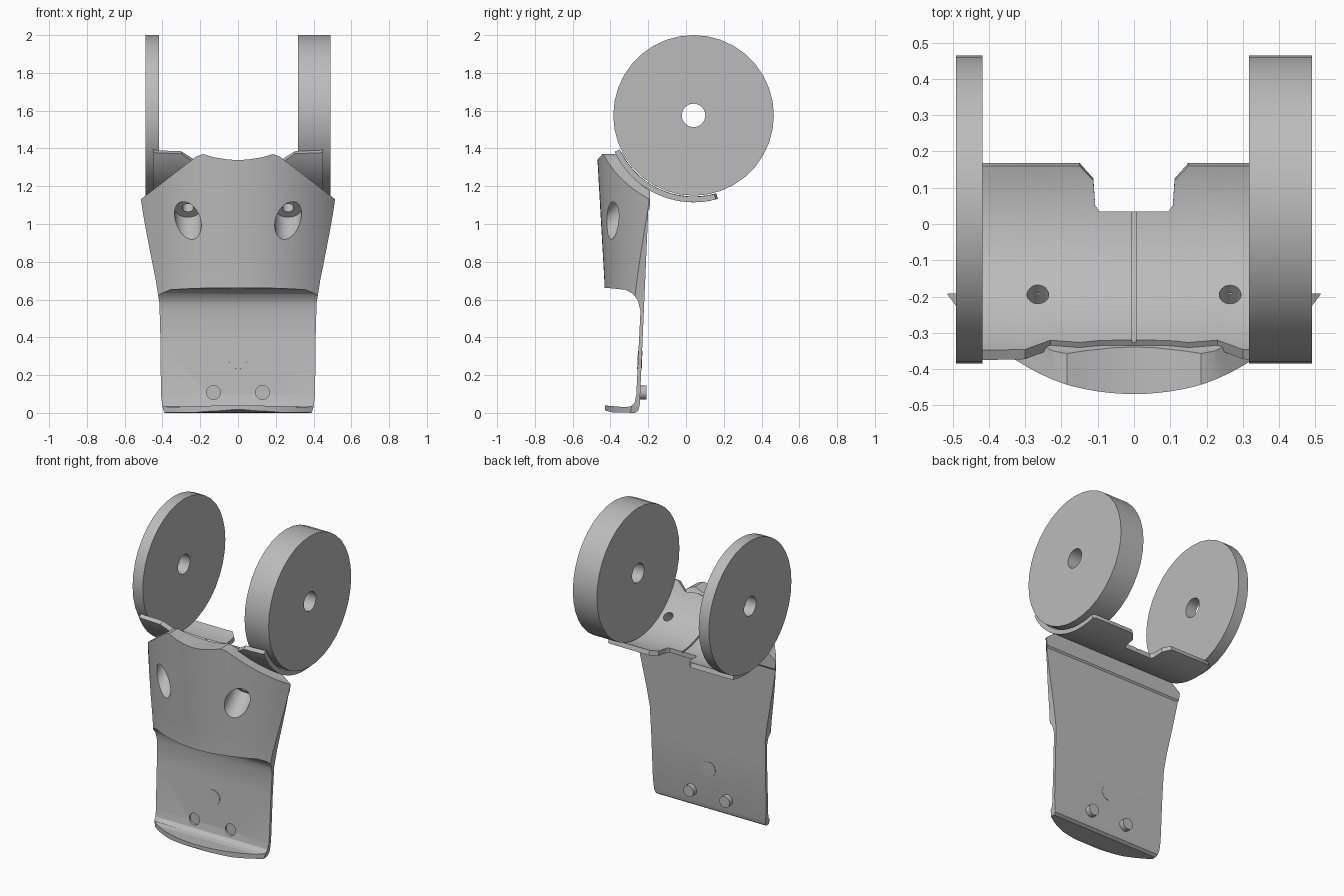
import bpy, bmesh, math
from mathutils import Vector

if "Cube" in bpy.data.objects:
    bpy.data.objects.remove(bpy.data.objects["Cube"], do_unlink=True)

grey = bpy.data.materials.new("plain_grey")
grey.use_nodes = True
grey.diffuse_color = (0.5, 0.5, 0.5, 1)
grey.node_tree.nodes["Principled BSDF"].inputs["Base Color"].default_value = (0.5, 0.5, 0.5, 1)

AXLE = Vector((0, 0.04, 1.575))   # shared centre of discs and cradle


def finish(name, bm):
    bmesh.ops.recalc_face_normals(bm, faces=bm.faces)
    mesh = bpy.data.meshes.new(name)
    bm.to_mesh(mesh)
    bm.free()
    mesh.materials.append(grey)
    ob = bpy.data.objects.new(name, mesh)
    bpy.context.collection.objects.link(ob)
    return ob


def activate(ob):
    bpy.ops.object.select_all(action='DESELECT')
    ob.select_set(True)
    bpy.context.view_layer.objects.active = ob


def smooth(ob):
    activate(ob)
    bpy.ops.object.shade_smooth_by_angle(angle=math.radians(30))


def loft(name, rings):
    """Closed solid through a list of equally long point rings."""
    bm = bmesh.new()
    rows = [[bm.verts.new(p) for p in ring] for ring in rings]
    n = len(rows[0])
    for a, b in zip(rows, rows[1:]):
        for i in range(n):
            j = (i + 1) % n
            bm.faces.new((a[i], a[j], b[j], b[i]))
    bm.faces.new(rows[0])
    bm.faces.new(rows[-1])
    return finish(name, bm)


def rod(name, start, end, radius, sides=32):
    start, end = Vector(start), Vector(end)
    turn = (end - start).to_track_quat('Z', 'Y')
    rings = [[p + turn @ Vector((radius * math.cos(math.tau * i / sides),
                                 radius * math.sin(math.tau * i / sides), 0))
              for i in range(sides)] for p in (start, end)]
    return loft(name, rings)


def cut(ob, cutter, operation='DIFFERENCE', keep=False):
    mod = ob.modifiers.new("cut", 'BOOLEAN')
    mod.operation = operation
    mod.solver = 'EXACT'
    mod.object = cutter
    activate(ob)
    bpy.ops.object.modifier_apply(modifier=mod.name)
    if not keep:
        bpy.data.objects.remove(cutter, do_unlink=True)


# Body: plan section with a bowed front, lofted upward
def section(z, half_width):
    bow = 0.635
    front = -0.43 - 0.057 * max(0, z - 0.66)
    ring = []
    for i in range(33):
        x = half_width * (i / 16 - 1)
        ring.append((x, front + bow - math.sqrt(bow * bow - x * x), z))
    return ring + [(half_width, -0.1, z), (-half_width, -0.1, z)]


levels = [(-0.05, 0.385), (0.0, 0.39), (0.03, 0.4), (0.1, 0.408), (0.4, 0.411), (0.58, 0.416),
          (0.7, 0.435), (0.82, 0.459), (0.95, 0.484), (1.05, 0.502), (1.13, 0.514), (1.45, 0.53)]
body = loft("shield_and_plate", [section(z, w) for z, w in levels])

# Side profile leaves the thin plate, the curled foot and the thick shield
side = [(-0.44, 0.03), (-0.425, 0.012), (-0.39, 0.003), (-0.27, 0.0), (-0.252, 0.012),
        (-0.245, 0.04), (-0.2, 1.07), (-0.192, 1.08), (-0.188, 1.5), (-0.6, 1.5),
        (-0.6, 0.66), (-0.4, 0.66), (-0.32, 0.652), (-0.28, 0.63), (-0.255, 0.595),
        (-0.241, 0.54), (-0.263, 0.1), (-0.272, 0.055), (-0.292, 0.035), (-0.32, 0.03),
        (-0.44, 0.04)]
cut(body, loft("side_cutter", [[(x, y, z) for y, z in side] for x in (-0.7, 0.7)]), 'INTERSECT')

# Front outline gives the dipped and sloping top edge
half = [(0.06, 1.342), (0.13, 1.354), (0.185, 1.37), (0.22, 1.358), (0.6, 1.065), (0.6, -0.1)]
outline = [(0, 1.338)] + half + [(-x, z) for x, z in reversed(half)]
cut(body, loft("front_cutter", [[(x, y, z) for x, z in outline] for y in (-0.7, 0)]), 'INTERSECT')
cut(body, rod("saddle_cutter", AXLE - Vector((0.7, 0, 0)), AXLE + Vector((0.7, 0, 0)), 0.447, 96))

# Cradle: curved sheet under the discs; (x, back y, front z) per column
half = [(0.05, 0.035, 1.34), (0.095, 0.035, 1.342), (0.107, 0.05, 1.343), (0.112, 0.12, 1.344),
        (0.15, 0.16, 1.35), (0.23, 0.16, 1.34), (0.3, 0.16, 1.385), (0.43, 0.16, 1.39),
        (0.45, 0.15, 1.395)]
columns = [(-x, y, z) for x, y, z in reversed(half)] + half
steps, inner, outer = 28, 0.43, 0.46
rings = []
for x, back, top in columns:
    first = -math.acos((AXLE.z - top) / inner)
    last = math.asin((back - AXLE.y) / inner)
    angles = [first + (last - first) * i / steps for i in range(steps + 1)]
    path = [(inner, a) for a in angles] + [(outer, a) for a in reversed(angles)]
    rings.append([(x, AXLE.y + r * math.sin(a), AXLE.z - r * math.cos(a)) for r, a in path])
cradle = loft("cradle", rings)
cut(cradle, rod("groove_cutter", AXLE - Vector((0.005, 0, 0)),
                AXLE + Vector((0.005, 0, 0)), 0.438, 96))

# Slanted screw holes with wide counterbores
slant = Vector((0, 1, 1)).normalized()
for s in (-1, 1):
    mouth = Vector((s * 0.265, -0.395, 1.015))
    cut(body, rod("counterbore", mouth - slant * 0.2, mouth + slant * 0.1, 0.071))
    bore = rod("bore", mouth - slant * 0.01, mouth + slant * 0.4, 0.03, 24)
    cut(body, bore, keep=True)
    cut(cradle, bore)

# Pegs on the back of the plate, dished at the front
for s, label in ((-1, "right"), (1, "left")):
    cut(body, rod("peg_cutter", (s * 0.13, -0.3, 0.108), (s * 0.13, -0.252, 0.108), 0.037))
    smooth(rod(label + "_peg", (s * 0.13, -0.251, 0.108), (s * 0.13, -0.21, 0.108), 0.037))

# Small flush round marker on both faces of the plate
smooth(rod("round_marker", (0, -0.2565, 0.28), (0, -0.2325, 0.279), 0.048))

# Discs with axle holes
for label, x0, x1 in (("right_disc", -0.49, -0.417), ("left_disc", 0.317, 0.49)):
    disc = rod(label, (x0, AXLE.y, AXLE.z), (x1, AXLE.y, AXLE.z), 0.425, 36)
    cut(disc, rod("axle_cutter", (x0 - 0.1, AXLE.y, AXLE.z), (x1 + 0.1, AXLE.y, AXLE.z), 0.062))
    smooth(disc)

smooth(body)
smooth(cradle)
